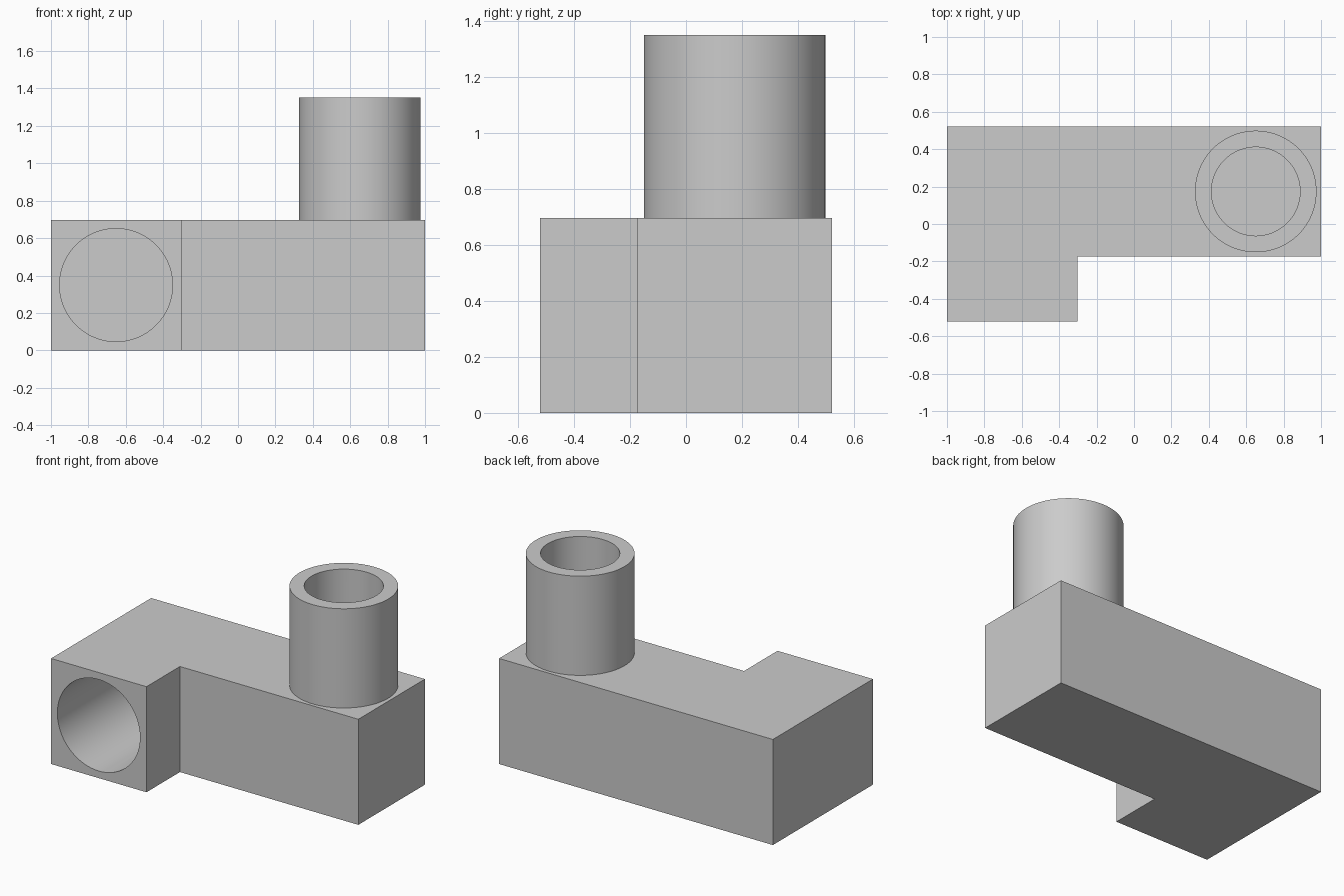
import bpy, bmesh, math
from mathutils import Matrix

if "Cube" in bpy.data.objects:
    bpy.data.objects.remove(bpy.data.objects["Cube"])

grey = bpy.data.materials.new("light_grey")
grey.diffuse_color = (0.6, 0.6, 0.6, 1)
grey.use_nodes = True
grey.node_tree.nodes["Principled BSDF"].inputs["Base Color"].default_value = grey.diffuse_color


def to_object(name, bm):
    bmesh.ops.recalc_face_normals(bm, faces=bm.faces[:])
    mesh = bpy.data.meshes.new(name)
    bm.to_mesh(mesh)
    bm.free()
    mesh.materials.append(grey)
    obj = bpy.data.objects.new(name, mesh)
    bpy.context.collection.objects.link(obj)
    return obj


def cylinder(name, radius, start, end, axis):
    """Cylinder between two points that lie along one axis."""
    turn = {"x": Matrix.Rotation(math.pi / 2, 4, "Y"),
            "y": Matrix.Rotation(math.pi / 2, 4, "X"),
            "z": Matrix.Identity(4)}[axis]
    middle = [(a + b) / 2 for a, b in zip(start, end)]
    bm = bmesh.new()
    bmesh.ops.create_cone(bm, cap_ends=True, segments=96, radius1=radius,
                          radius2=radius, depth=math.dist(start, end),
                          matrix=Matrix.Translation(middle) @ turn)
    return to_object(name, bm)


def combine(target, other, operation):
    mod = target.modifiers.new(other.name, "BOOLEAN")
    mod.operation = operation
    mod.solver = "EXACT"
    mod.object = other
    bpy.context.view_layer.objects.active = target
    bpy.ops.object.modifier_apply(modifier=mod.name)
    bpy.data.objects.remove(other)


# L-shaped block, extruded upward from its plan outline
bm = bmesh.new()
outline = [(-1, -0.522), (-0.303, -0.522), (-0.303, -0.173),
           (1, -0.173), (1, 0.522), (-1, 0.522)]
base = bm.faces.new([bm.verts.new((x, y, 0)) for x, y in outline])
top = bmesh.ops.extrude_face_region(bm, geom=[base])["geom"]
bmesh.ops.translate(bm, vec=(0, 0, 0.697),
                    verts=[v for v in top if isinstance(v, bmesh.types.BMVert)])
fitting = to_object("elbow_fitting", bm)

# Upright pipe stub
PX, PY, MID = 0.651, 0.174, 0.349
combine(fitting, cylinder("pipe_stub", 0.325, (PX, PY, 0.5), (PX, PY, 1.352), "z"), "UNION")

# Front port, hidden cross channel and stub bore
combine(fitting, cylinder("front_bore", 0.302, (-0.652, -0.7, MID), (-0.652, 0.478, MID), "y"), "DIFFERENCE")
combine(fitting, cylinder("cross_bore", 0.299, (-0.6, PY, MID), (PX, PY, MID), "x"), "DIFFERENCE")
combine(fitting, cylinder("stub_bore", 0.237, (PX, PY, 0.047), (PX, PY, 1.5), "z"), "DIFFERENCE")

bpy.ops.object.select_all(action="DESELECT")
fitting.select_set(True)
bpy.context.view_layer.objects.active = fitting
bpy.ops.object.shade_smooth_by_angle(angle=math.radians(30))
